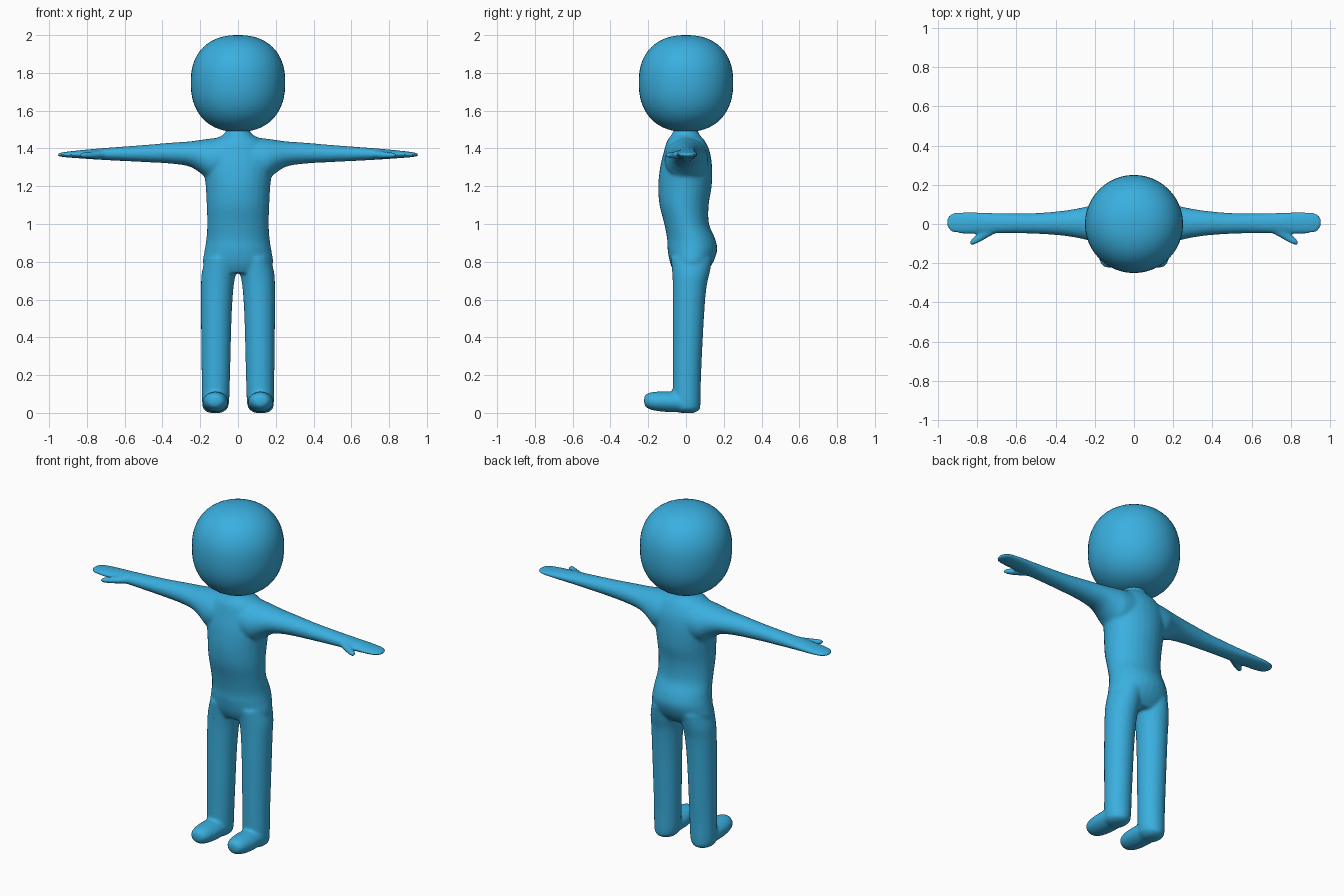
import bpy, bmesh, math

cube = bpy.data.objects.get("Cube")
if cube:
    bpy.data.objects.remove(cube, do_unlink=True)

blue = bpy.data.materials.new("sky blue")
blue.use_nodes = True
COLOUR = (0.042, 0.43, 0.74, 1)
blue.diffuse_color = COLOUR
blue.node_tree.nodes["Principled BSDF"].inputs["Base Color"].default_value = COLOUR


def spline(rows, steps=5):
    """Resample rows of numbers along a Catmull-Rom curve."""
    padded = [rows[0]] + rows + [rows[-1]]
    out = []
    for p, a, b, n in zip(padded, padded[1:], padded[2:], padded[3:]):
        for i in range(steps):
            t = i / steps
            out.append([0.5 * (2*q + (s - o)*t + (2*o - 5*q + 4*s - e)*t*t
                               + (3*q - o - 3*s + e)*t**3)
                        for o, q, s, e in zip(p, a, b, n)])
    return out + [rows[-1]]


def loft(bm, rows, place, sides=28):
    """Closed tube; each row is position, then low/high limits across both axes."""
    rings = []
    for pos, a0, a1, b0, b1 in spline(rows):
        ring = []
        for i in range(sides):
            t = math.tau * i / sides
            a = (a0 + a1) / 2 + (a1 - a0) / 2 * math.cos(t)
            b = (b0 + b1) / 2 + (b1 - b0) / 2 * math.sin(t)
            ring.append(bm.verts.new(place(pos, a, b)))
        rings.append(ring)
    for low, high in zip(rings, rings[1:]):
        for i in range(sides):
            j = (i + 1) % sides
            bm.faces.new((low[i], low[j], high[j], high[i]))
    bm.faces.new(rings[0])
    bm.faces.new(rings[-1])


def finish(name, bm):
    bmesh.ops.recalc_face_normals(bm, faces=bm.faces)
    mesh = bpy.data.meshes.new(name)
    bm.to_mesh(mesh)
    bm.free()
    mesh.materials.append(blue)
    mesh.shade_smooth()
    obj = bpy.data.objects.new(name, mesh)
    bpy.context.collection.objects.link(obj)
    return obj


# Torso: height, x limits, y limits
torso = [
    (0.74, -.15, .15, -.06, .10),
    (0.79, -.185, .185, -.083, .14),
    (0.86, -.177, .177, -.097, .165),
    (0.92, -.168, .168, -.10, .155),
    (1.00, -.163, .163, -.115, .122),
    (1.10, -.166, .166, -.14, .12),
    (1.20, -.171, .171, -.147, .136),
    (1.30, -.183, .183, -.137, .138),
    (1.38, -.18, .18, -.118, .127),
    (1.44, -.135, .135, -.10, .10),
    (1.475, -.075, .075, -.075, .07),
    (1.51, -.06, .06, -.06, .06),
]
# Leg: height, x limits, y limits
leg = [
    (0.00, .09, .15, -.03, .04),
    (0.015, .065, .178, -.06, .07),
    (0.05, .048, .19, -.07, .077),
    (0.20, .042, .192, -.07, .08),
    (0.50, .034, .196, -.07, .095),
    (0.66, .024, .196, -.07, .108),
    (0.74, .012, .192, -.073, .125),
    (0.82, .01, .172, -.08, .14),
]
# Foot: y position, x limits, z limits
foot = [
    (-.222, .105, .137, .05, .08),
    (-.212, .08, .16, .03, .098),
    (-.18, .062, .177, .015, .11),
    (-.12, .052, .187, .006, .113),
    (-.05, .052, .187, .003, .11),
    (0.03, .06, .18, .003, .09),
]
# Arm and flat hand: x position, y limits, z limits
arm = [
    (.08, -.115, .12, 1.22, 1.46),
    (.15, -.11, .115, 1.23, 1.452),
    (.20, -.095, .10, 1.27, 1.445),
    (.26, -.077, .085, 1.305, 1.437),
    (.36, -.06, .068, 1.32, 1.43),
    (.50, -.05, .056, 1.328, 1.418),
    (.66, -.047, .055, 1.336, 1.406),
    (.76, -.05, .058, 1.342, 1.398),
    (.86, -.05, .062, 1.349, 1.388),
    (.92, -.043, .057, 1.354, 1.381),
    (.945, -.028, .042, 1.358, 1.376),
    (.955, -.008, .022, 1.361, 1.373),
]
# Thumb: x position, y limits, z limits
thumb = [
    (.70, -.045, .01, 1.35, 1.39),
    (.75, -.072, -.01, 1.346, 1.387),
    (.79, -.095, -.045, 1.347, 1.382),
    (.82, -.107, -.068, 1.35, 1.379),
    (.838, -.107, -.088, 1.356, 1.373),
]

# Body: overlapping limbs fused into one soft skin
bm = bmesh.new()
loft(bm, torso, lambda p, a, b: (a, b, p))
for side in (1, -1):
    loft(bm, leg, lambda p, a, b: (side * a, b, p))
    loft(bm, foot, lambda p, a, b: (side * a, p, b))
    loft(bm, arm, lambda p, a, b: (side * p, a, b))
    loft(bm, thumb, lambda p, a, b: (side * p, a, b))
body = finish("body", bm)
fuse = body.modifiers.new("fuse", "REMESH")
fuse.mode = "VOXEL"
fuse.voxel_size = 0.008
fuse.use_smooth_shade = True
soften = body.modifiers.new("soften", "SMOOTH")
soften.factor = 0.5
soften.iterations = 8

# Head: slightly squared ball, a little fuller above the middle
bm = bmesh.new()
bmesh.ops.create_uvsphere(bm, u_segments=48, v_segments=32, radius=1)
for v in bm.verts:
    flat = math.hypot(v.co.x, v.co.y)
    power = 2.3
    grow = (flat**power + abs(v.co.z)**power) ** (-1 / power)
    v.co *= grow
    v.co.x *= 0.25
    v.co.y *= 0.25
    v.co.z = 1.75 + v.co.z * (0.25 if v.co.z > 0 else 0.262)
finish("head", bm)
